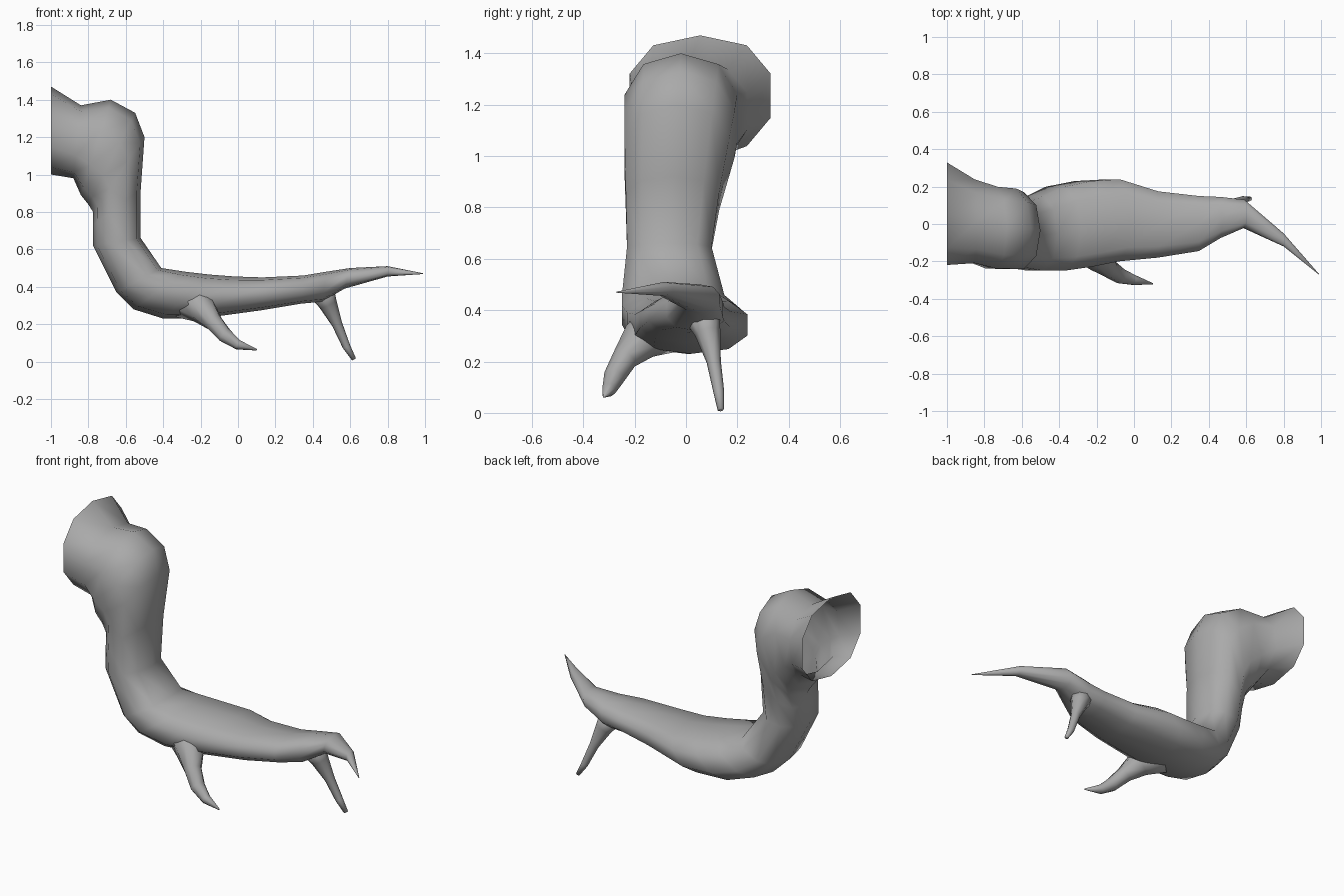
import bpy, bmesh, math
from mathutils import Vector

if "Cube" in bpy.data.objects:
    bpy.data.objects.remove(bpy.data.objects["Cube"], do_unlink=True)

grey = bpy.data.materials.new("plain grey")
grey.use_nodes = True
colour = (0.4, 0.4, 0.4, 1)
grey.diffuse_color = colour
grey.node_tree.nodes["Principled BSDF"].inputs["Base Color"].default_value = colour


def ring(centre, up, side, sides, fullness=1.0):
    """Rounded cross-section; fullness below one swells the corners."""
    points = []
    for i in range(sides):
        angle = math.tau * i / sides
        c, s = math.cos(angle), math.sin(angle)
        c = math.copysign(abs(c) ** fullness, c)
        s = math.copysign(abs(s) ** fullness, s)
        points.append(centre + up * c + side * s)
    return points


def loft(name, rings, cap_start):
    """Skin a row of cross-sections and close the far end."""
    bm = bmesh.new()
    rows = [[bm.verts.new(p) for p in points] for points in rings]
    count = len(rows[0])
    for a, b in zip(rows, rows[1:]):
        for i in range(count):
            j = (i + 1) % count
            bm.faces.new((a[i], a[j], b[j], b[i]))
    bm.faces.new(rows[-1])
    if cap_start:
        bm.faces.new(rows[0][::-1])
    bmesh.ops.recalc_face_normals(bm, faces=bm.faces)
    mesh = bpy.data.meshes.new(name)
    bm.to_mesh(mesh)
    bm.free()
    mesh.materials.append(grey)
    for face in mesh.polygons:
        face.use_smooth = True
    obj = bpy.data.objects.new(name, mesh)
    bpy.context.collection.objects.link(obj)
    return obj


# Limb sections: upper edge x z, lower edge x z, right and left extent in y
sections = [
    (-1, 1.47, -1, 1.0, -.22, .33),
    (-.84, 1.37, -.88, .98, -.21, .24),
    (-.68, 1.4, -.84, .89, -.24, .2),
    (-.55, 1.33, -.8, .84, -.24, .19),
    (-.5, 1.2, -.775, .8, -.24, .17),
    (-.52, .92, -.775, .73, -.235, .13),
    (-.52, .66, -.775, .62, -.23, .1),
    (-.41, .5, -.65, .37, -.25, .15),
    (-.28, .48, -.56, .28, -.25, .2),
    (-.15, .465, -.4, .23, -.23, .23),
    (-.02, .455, -.2, .23, -.2, .24),
    (.13, .45, .13, .275, -.18, .175),
    (.35, .46, .34, .31, -.145, .15),
    (.47, .48, .45, .32, -.075, .145),
    (.6, .5, .57, .39, -.02, .13),
    (.8, .51, .8, .455, -.12, -.05),
    (.99, .472, .99, .468, -.272, -.268),
]
limb_rings = []
for tx, tz, bx, bz, right, left in sections:
    top, bottom = Vector((tx, 0, tz)), Vector((bx, 0, bz))
    centre = (top + bottom) / 2 + Vector((0, (right + left) / 2, 0))
    side = Vector((0, (left - right) / 2 * 1.04, 0))
    limb_rings.append(ring(centre, (top - bottom) / 2, side, 10, 0.85))
loft("limb_and_foot", limb_rings, False)


def claw(name, path):
    """Tapering tube along points given as x, y, z, radius."""
    points = [Vector(p[:3]) for p in path]
    rings = []
    for i, point in enumerate(points):
        ahead = points[min(i + 1, len(points) - 1)]
        behind = points[max(i - 1, 0)]
        along = (ahead - behind).normalized()
        side = along.cross(Vector((1, 0, 0))).normalized()
        radius = path[i][3]
        rings.append(ring(point, side.cross(along) * radius, side * radius, 8))
    loft(name, rings, True)


# Side claw, flaring into the foot
claw("side_claw", [
    (-.27, -.1, .33, .11),
    (-.19, -.18, .28, .08),
    (-.13, -.24, .21, .05),
    (-.07, -.28, .14, .042),
    (0, -.3, .09, .028),
    (.1, -.32, .063, .004),
])

# Front claw, hanging below the toe
claw("front_claw", [
    (.44, .06, .39, .075),
    (.48, .085, .31, .05),
    (.53, .108, .2, .028),
    (.58, .128, .08, .021),
    (.62, .135, .012, .012),
])
